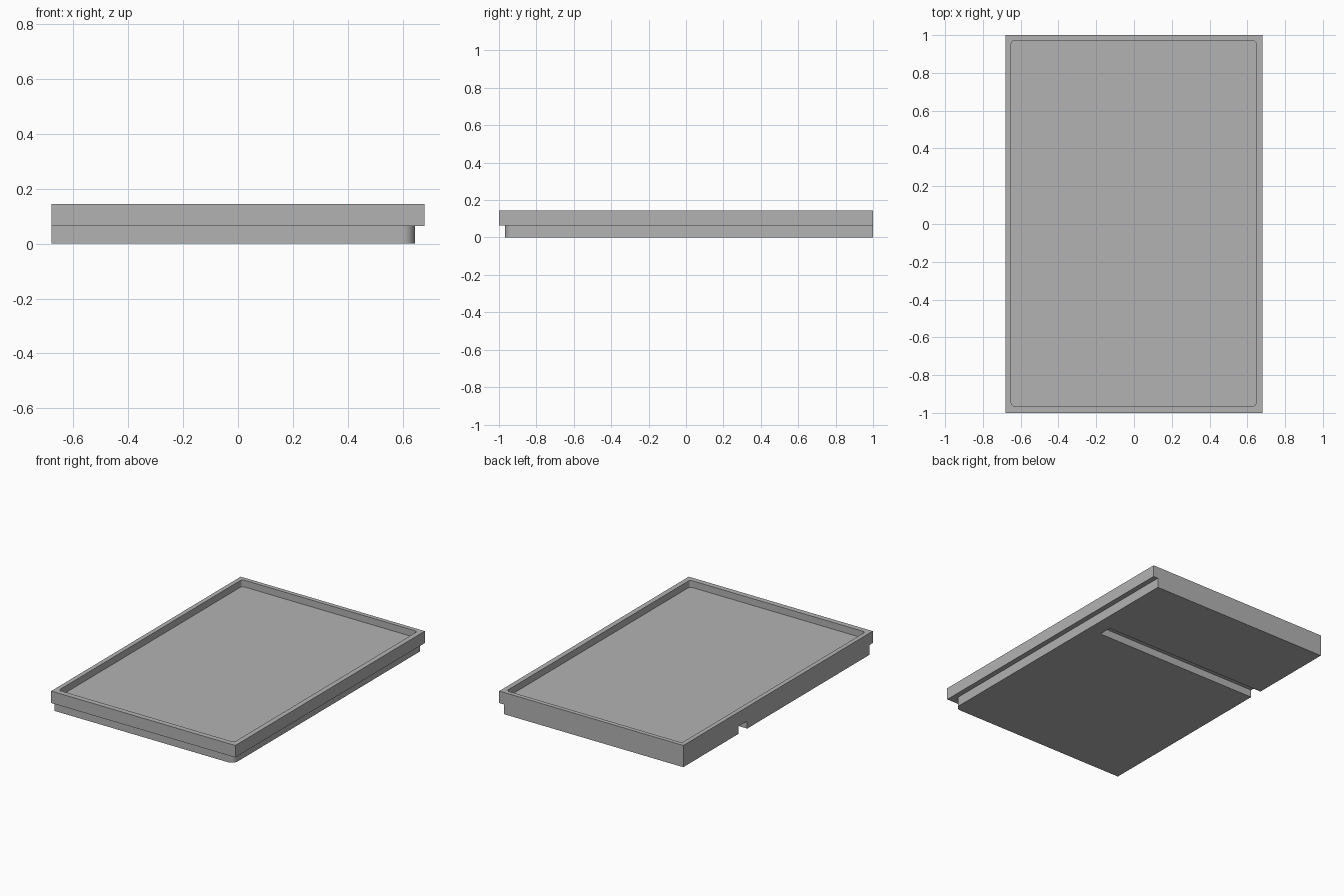
import bpy, bmesh
from math import sin, cos, pi, radians
from mathutils import Vector

cube = bpy.data.objects.get("Cube")
if cube:
    bpy.data.objects.remove(cube, do_unlink=True)

GREY = (0.45, 0.45, 0.45, 1.0)
grey = bpy.data.materials.new("grey plastic")
grey.use_nodes = True
grey.diffuse_color = GREY
grey.node_tree.nodes["Principled BSDF"].inputs["Base Color"].default_value = GREY


def prism(name, corners, z0, z1, steps=10):
    """Extrude an outline of (x, y, fillet radius) corners from z0 to z1."""
    outline = []
    for i, (x, y, r) in enumerate(corners):
        p = Vector((x, y))
        if r == 0:
            outline.append(p)
            continue
        u = (Vector(corners[i - 1][:2]) - p).normalized()
        v = (Vector(corners[(i + 1) % len(corners)][:2]) - p).normalized()
        centre = p + r * (u + v)
        for k in range(steps + 1):
            t = pi / 2 * k / steps
            outline.append(centre - r * (v * cos(t) + u * sin(t)))
    bm = bmesh.new()
    face = bm.faces.new([bm.verts.new((p.x, p.y, z0)) for p in outline])
    top = bmesh.ops.extrude_face_region(bm, geom=[face])["geom"]
    bmesh.ops.translate(bm, vec=(0, 0, z1 - z0),
                        verts=[g for g in top if isinstance(g, bmesh.types.BMVert)])
    bmesh.ops.recalc_face_normals(bm, faces=bm.faces)
    mesh = bpy.data.meshes.new(name)
    bm.to_mesh(mesh)
    bm.free()
    mesh.materials.append(grey)
    obj = bpy.data.objects.new(name, mesh)
    bpy.context.collection.objects.link(obj)
    return obj


def rect(x0, x1, y0, y1, r=0):
    return [(x0, y0, r), (x1, y0, r), (x1, y1, r), (x0, y1, r)]


def cut(body, cutter):
    cutter.hide_render = True
    mod = body.modifiers.new("cut", "BOOLEAN")
    mod.operation = "DIFFERENCE"
    mod.solver = "EXACT"
    mod.object = cutter
    bpy.ops.object.modifier_apply(modifier=mod.name)
    bpy.data.objects.remove(cutter, do_unlink=True)


# Solid tray block
tray = prism("tray", rect(-0.68, 0.68, -1, 1), 0, 0.145)
bpy.ops.object.select_all(action="DESELECT")
bpy.context.view_layer.objects.active = tray
tray.select_set(True)

# Shallow recess inside the rim
cut(tray, prism("recess", rect(-0.65, 0.646, -0.964, 0.971, 0.018), 0.1, 0.3))

# Step under the front and left edges, leaving a rounded base corner
step = [(-0.8, -1.1, 0), (0.8, -1.1, 0), (0.8, 1.1, 0),
        (0.645, 1.1, 0), (0.645, -0.967, 0.045), (-0.8, -0.967, 0)]
cut(tray, prism("edge_step", step, -0.1, 0.065))

# Groove across the underside, open on one side
cut(tray, prism("groove", rect(-0.8, 0.545, 0.325, 0.415), -0.1, 0.05))

bpy.ops.object.shade_smooth_by_angle(angle=radians(30))
